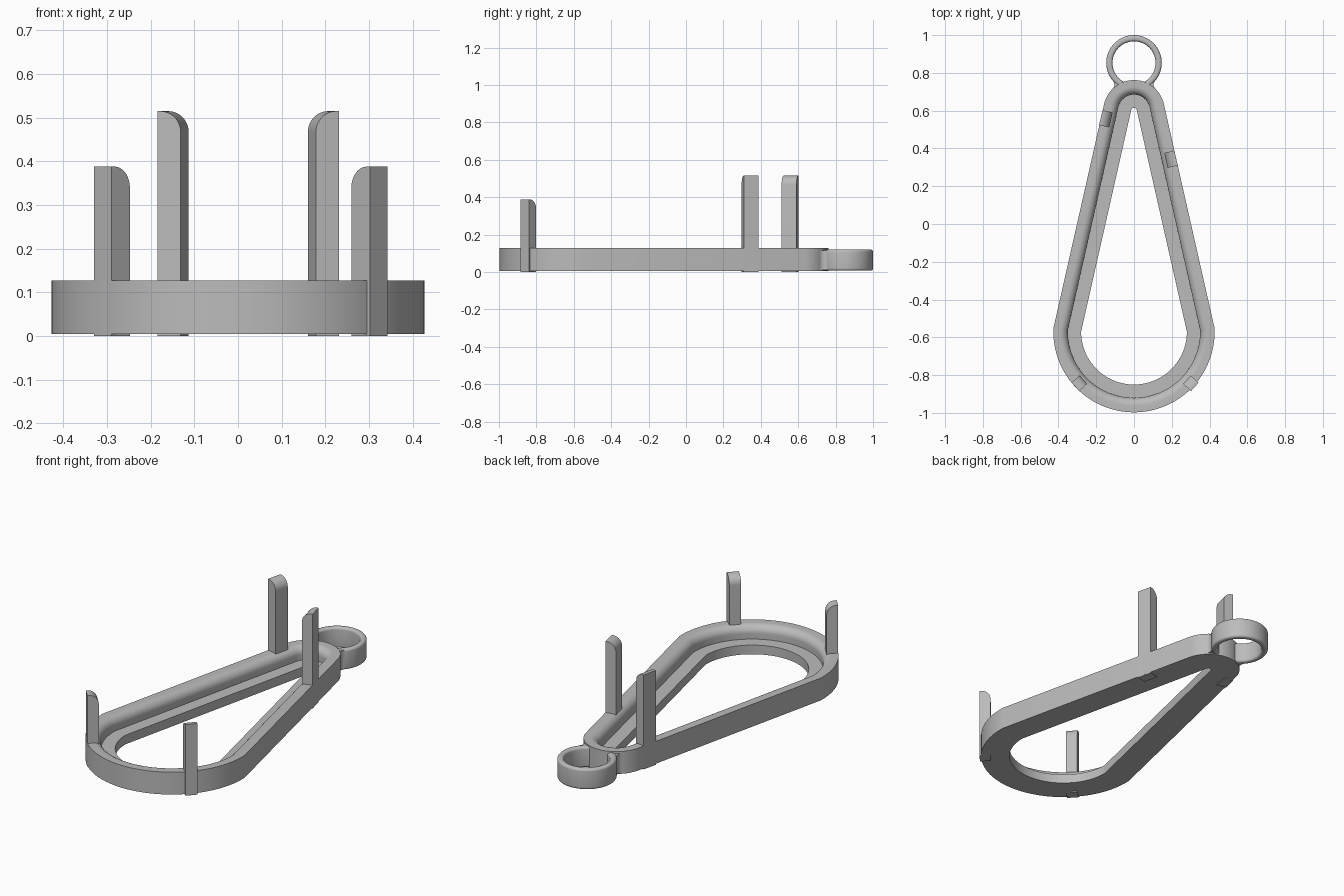
import bpy, bmesh, math
from mathutils import Vector, Matrix

cube = bpy.data.objects.get("Cube")
if cube:
    bpy.data.objects.remove(cube, do_unlink=True)

grey = bpy.data.materials.new("plain grey")
grey.use_nodes = True
grey.diffuse_color = (0.5, 0.5, 0.5, 1)
grey.node_tree.nodes["Principled BSDF"].inputs["Base Color"].default_value = (0.5, 0.5, 0.5, 1)


def finish(name, bm):
    bmesh.ops.recalc_face_normals(bm, faces=bm.faces)
    mesh = bpy.data.meshes.new(name)
    bm.to_mesh(mesh)
    bm.free()
    mesh.materials.append(grey)
    obj = bpy.data.objects.new(name, mesh)
    bpy.context.collection.objects.link(obj)
    bpy.ops.object.select_all(action='DESELECT')
    obj.select_set(True)
    bpy.context.view_layer.objects.active = obj
    bpy.ops.object.shade_smooth_by_angle(angle=math.radians(30))
    return obj


def arc(cx, cy, r, start, end, n):
    angles = [math.radians(start + (end - start) * i / n) for i in range(n + 1)]
    return [(cx + r * math.cos(a), cy + r * math.sin(a)) for a in angles]


def sweep(name, stations, profile):
    """Sweep a closed (offset, height) profile round a closed path of (point, outward) stations."""
    bm = bmesh.new()
    loops = [[bm.verts.new((p.x + d.x * o, p.y + d.y * o, z)) for o, z in profile]
             for p, d in stations]
    m = len(profile)
    for i, a in enumerate(loops):
        b = loops[(i + 1) % len(loops)]
        for j in range(m):
            k = (j + 1) % m
            bm.faces.new((a[j], a[k], b[k], b[j]))
    return finish(name, bm)


def prism(name, outline, depth, matrix):
    """Extrude a flat outline along its local z, then place it."""
    bm = bmesh.new()
    face = bm.faces.new([bm.verts.new((x, y, 0)) for x, y in outline])
    new = bmesh.ops.extrude_face_region(bm, geom=[face])["geom"]
    bmesh.ops.translate(bm, vec=(0, 0, depth),
                        verts=[v for v in new if isinstance(v, bmesh.types.BMVert)])
    bmesh.ops.transform(bm, matrix=matrix, verts=bm.verts)
    return finish(name, bm)


# Teardrop frame with an inner ledge and a rounded inner rim
big_y, big_r, tip_y, tip_r = -0.57, 0.28, 0.6, 0.015
slope = math.degrees(math.asin((big_r - tip_r) / (tip_y - big_y)))
stations = []
for cy, r, start, end, n in ((big_y, big_r, 180, 360, 64),
                             (tip_y, tip_r, slope, 180 - slope, 32)):
    for p in arc(0, cy, r, start, end, n):
        p = Vector(p)
        stations.append((p, (p - Vector((0, cy))).normalized()))
miter = math.tan(math.radians(slope / 2))
stations[0][1].y = stations[64][1].y = miter
profile = [(0, 0.005), (0.147, 0.005), (0.147, 0.127)]
profile += arc(0.112, 0.085, 0.042, 90, 180, 10)
profile += [(0.07, 0.055), (0, 0.055)]
sweep("teardrop_frame", stations, profile)

# Hanging ring with softened edges
ring_y, ring_r, low, high, soft = 0.853, 0.147, 0.007, 0.12, 0.013
inner = 0.114
section = []
for cx, cz, start in ((ring_r - soft, high - soft, 0), (inner + soft, high - soft, 90),
                      (inner + soft, low + soft, 180), (ring_r - soft, low + soft, 270)):
    section += arc(cx, cz, soft, start, start + 90, 5)
circle = [Vector(p) for p in arc(0, 0, 1, 0, 360, 64)[:-1]]
sweep("hanging_ring", [(Vector((0, ring_y)), d) for d in circle], section)

# Concave fillets joining ring and frame
tip_out, fil = tip_r + 0.147, 0.03
gap = ring_y - tip_y
along = ((tip_out + fil) ** 2 - (ring_r + fil) ** 2 + gap ** 2) / (2 * gap)
side = math.sqrt((tip_out + fil) ** 2 - along ** 2)
to_ring = math.degrees(math.atan2(gap - along, -side))
to_tip = math.degrees(math.atan2(-along, -side)) + 360
web = arc(side, tip_y + along, fil, to_ring, to_tip, 12) + [(0.08, tip_y + along)]
for name, sx in (("left_fillet", 1), ("right_fillet", -1)):
    prism(name, [(x * sx, y) for x, y in web], high - low - 0.008,
          Matrix.Translation((0, 0, low + 0.004)))


def post(name, x, y, facing, deep, wide, height):
    """Upright post: flat outer side, top rounded over toward the inside."""
    h, r = deep / 2, 0.048
    outline = [(-h, 0), (h, 0), (h, height)] + arc(r - h, height - r, r, 90, 180, 12)
    upright = Matrix.Rotation(math.pi / 2, 4, 'X') @ Matrix.Translation((0, 0, -wide / 2))
    prism(name, outline, wide,
          Matrix.Translation((x, y, 0)) @ Matrix.Rotation(math.radians(facing), 4, 'Z') @ upright)


# Two short posts on the round end, two tall posts on the straight sides
post("front_left_post", 0.301, -0.843, -42, 0.057, 0.06, 0.388)
post("front_right_post", -0.289, -0.843, 222, 0.057, 0.06, 0.388)
post("back_left_post", 0.196, 0.343, slope, 0.055, 0.081, 0.515)
post("back_right_post", -0.149, 0.557, 180 - slope, 0.055, 0.081, 0.515)
